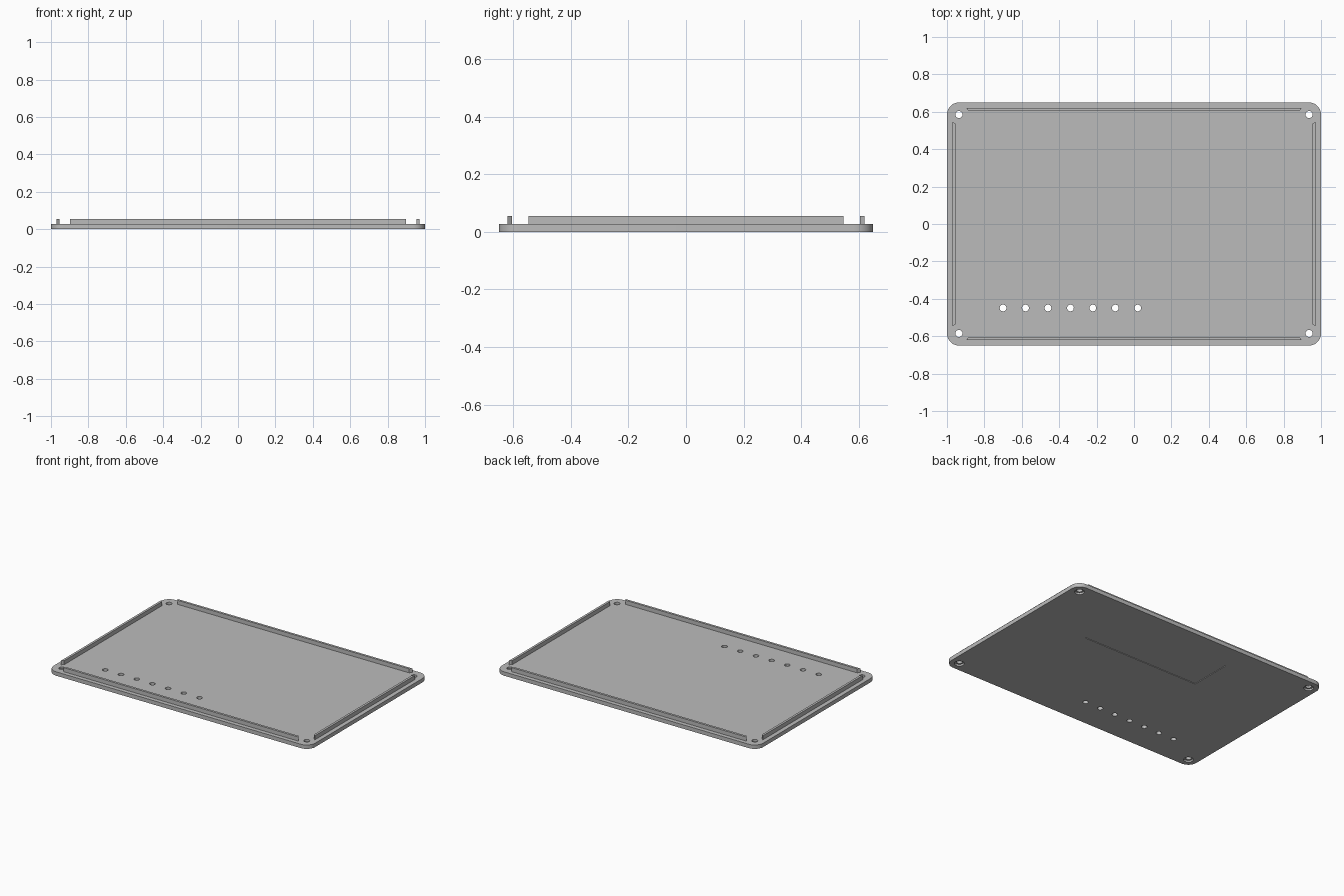
import bpy, bmesh, math

if "Cube" in bpy.data.objects:
    bpy.data.objects.remove(bpy.data.objects["Cube"])

grey = bpy.data.materials.new("panel grey")
grey.diffuse_color = (0.5, 0.5, 0.5, 1)
grey.use_nodes = True
grey.node_tree.nodes["Principled BSDF"].inputs["Base Color"].default_value = grey.diffuse_color

T = 0.027        # plate thickness
TOP = 0.055      # top of the lips


def prism(name, outline, z0, z1):
    """Solid made by extruding a flat outline from z0 to z1."""
    bm = bmesh.new()
    base = bm.faces.new([bm.verts.new((x, y, z0)) for x, y in outline])
    out = bmesh.ops.extrude_face_region(bm, geom=[base])
    for v in out["geom"]:
        if isinstance(v, bmesh.types.BMVert):
            v.co.z = z1
    bmesh.ops.recalc_face_normals(bm, faces=bm.faces)
    mesh = bpy.data.meshes.new(name)
    bm.to_mesh(mesh)
    bm.free()
    mesh.materials.append(grey)
    obj = bpy.data.objects.new(name, mesh)
    bpy.context.collection.objects.link(obj)
    return obj


def circle(x, y, r, n=32):
    return [(x + r * math.cos(2 * math.pi * i / n),
             y + r * math.sin(2 * math.pi * i / n)) for i in range(n)]


def rounded_rect(hx, hy, r, n=12):
    pts = []
    for k, (sx, sy) in enumerate([(1, 1), (-1, 1), (-1, -1), (1, -1)]):
        for i in range(n + 1):
            a = math.pi / 2 * (k + i / n)
            pts.append((sx * (hx - r) + r * math.cos(a),
                        sy * (hy - r) + r * math.sin(a)))
    return pts


# Base plate with rounded corners
plate = prism("base_plate", rounded_rect(1.0, 0.65, 0.065), 0, T)

cutters = []
# Corner screw holes, counterbored from below
for sx in (-1, 1):
    for sy in (-1, 1):
        x, y = sx * 0.936, sy * 0.585
        cutters.append(prism("screw_hole_cutter", circle(x, y, 0.019), -0.02, T + 0.02))
        cutters.append(prism("counterbore_cutter", circle(x, y, 0.031), -0.01, 0.012))
# Row of seven indicator holes
for i in range(7):
    cutters.append(prism("indicator_hole_cutter",
                         circle(-0.70 + 0.12 * i, -0.449, 0.018), -0.02, T + 0.02))
# Shallow label recess underneath
cutters.append(prism("label_recess_cutter",
                     [(-0.36, 0.167), (0.54, 0.167), (0.54, 0.465), (-0.36, 0.465)],
                     -0.01, 0.004))

for c in cutters:
    mod = plate.modifiers.new("cut", 'BOOLEAN')
    mod.operation = 'DIFFERENCE'
    mod.solver = 'EXACT'
    mod.object = c
graph = bpy.context.evaluated_depsgraph_get()
cut_mesh = bpy.data.meshes.new_from_object(plate.evaluated_get(graph))
plate.modifiers.clear()
plate.data = cut_mesh
for c in cutters:
    bpy.data.objects.remove(c)

# Locating lips with mitred ends, slightly sunk into the plate
for s, side in ((-1, "front"), (1, "back")):
    prism(side + "_lip", [(-0.897, s * 0.621), (0.897, s * 0.621),
                          (0.885, s * 0.605), (-0.885, s * 0.605)], T - 0.002, TOP)
for s, side in ((-1, "left"), (1, "right")):
    prism(side + "_lip", [(s * 0.970, -0.547), (s * 0.970, 0.547),
                          (s * 0.954, 0.535), (s * 0.954, -0.535)], T - 0.002, TOP)

# Smooth the round walls, keep the edges crisp
bpy.ops.object.select_all(action='DESELECT')
plate.select_set(True)
bpy.context.view_layer.objects.active = plate
bpy.ops.object.shade_smooth_by_angle(angle=math.radians(30))
